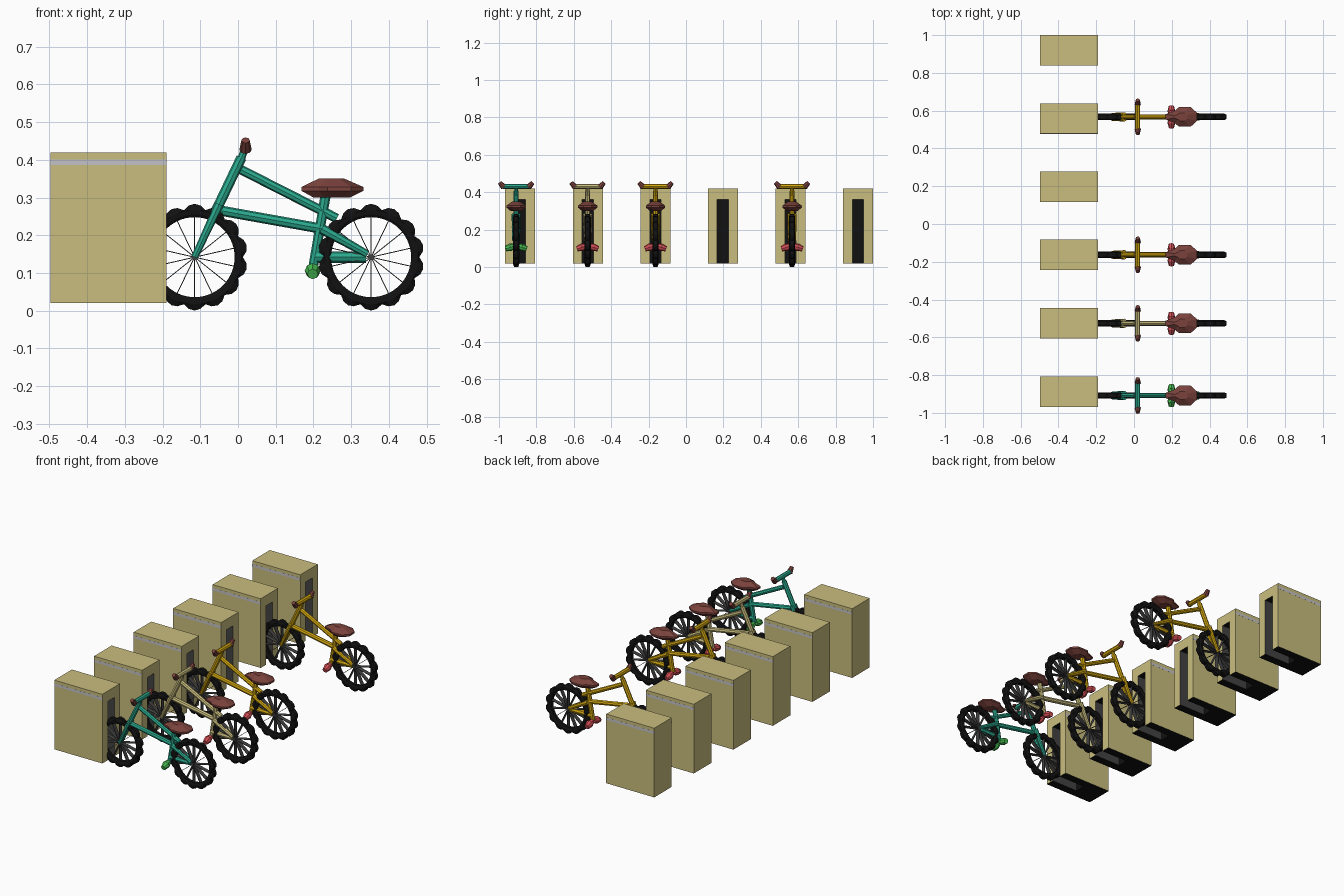
import bpy, bmesh, math
from mathutils import Vector

if "Cube" in bpy.data.objects:
    bpy.data.objects.remove(bpy.data.objects["Cube"])


def material(name, r, g, b):
    lin = lambda c: ((c / 255 + 0.055) / 1.055) ** 2.4 if c > 10 else c / 255 / 12.92
    m = bpy.data.materials.new(name)
    m.diffuse_color = (lin(r), lin(g), lin(b), 1)
    m.use_nodes = True
    m.node_tree.nodes["Principled BSDF"].inputs["Base Color"].default_value = m.diffuse_color
    return m


TAN = material("tan", 202, 190, 126)
BLACK = material("black", 17, 17, 17)
GREY = material("dark grey", 66, 66, 66)
SILVER = material("silver", 195, 195, 200)
TEAL = material("teal", 42, 170, 142)
YELLOW = material("yellow", 212, 168, 16)
BROWN = material("brown", 122, 66, 60)
RED = material("red", 214, 80, 86)
GREEN = material("green", 72, 188, 82)


def mesh_object(name, bm, *mats):
    bmesh.ops.recalc_face_normals(bm, faces=bm.faces)
    me = bpy.data.meshes.new(name)
    bm.to_mesh(me)
    bm.free()
    for m in mats:
        me.materials.append(m)
    ob = bpy.data.objects.new(name, me)
    bpy.context.collection.objects.link(ob)
    return ob


def add_box(bm, lo, hi):
    vs = bmesh.ops.create_cube(bm, size=1)["verts"]
    for v in vs:
        v.co = Vector([lo[i] + (v.co[i] + 0.5) * (hi[i] - lo[i]) for i in range(3)])


def add_tube(bm, a, b, r1, r2=None, sides=8):
    a, b = Vector(a), Vector(b)
    vs = bmesh.ops.create_cone(bm, cap_ends=True, segments=sides, radius1=r1,
                               radius2=r1 if r2 is None else r2, depth=(b - a).length)["verts"]
    rot = (b - a).to_track_quat('Z', 'Y')
    for v in vs:
        v.co = rot @ v.co + (a + b) / 2


def add_loft(bm, rings, closed=False):
    """Skin a list of vertex rings; closed joins the last ring to the first."""
    rows = [[bm.verts.new(p) for p in ring] for ring in rings]
    n = len(rows[0])
    for i in range(len(rows) if closed else len(rows) - 1):
        a, b = rows[i], rows[(i + 1) % len(rows)]
        for j in range(n):
            bm.faces.new((a[j], a[(j + 1) % n], b[(j + 1) % n], b[j]))
    if not closed:
        bm.faces.new(rows[0])
        bm.faces.new(rows[-1])


# Dock: block with a wheel slot cut in its +x side and underside
def build_dock_mesh():
    bm = bmesh.new()
    add_box(bm, (-0.497, -0.08, 0.02), (-0.19, 0.08, 0.42))
    bm.normal_update()
    for f in bm.faces:
        f.material_index = 1 if f.normal.z < -0.5 else 0
    dock = mesh_object("dock_base", bm, TAN, BLACK, GREY)
    bm = bmesh.new()
    add_box(bm, (-0.36, -0.03, -0.05), (-0.1, 0.03, 0.36))
    bm.normal_update()
    for f in bm.faces:
        f.material_index = 2 if abs(f.normal.y) > 0.5 else 1
    cutter = mesh_object("slot_cutter", bm, TAN, BLACK, GREY)
    cutter.hide_render = True
    mod = dock.modifiers.new("slot", 'BOOLEAN')
    mod.object, mod.operation, mod.solver = cutter, 'DIFFERENCE', 'EXACT'
    dg = bpy.context.evaluated_depsgraph_get()
    me = bpy.data.meshes.new_from_object(dock.evaluated_get(dg))
    bpy.data.objects.remove(dock)
    bpy.data.objects.remove(cutter)
    return me


dock_mesh = build_dock_mesh()
for i, y in enumerate((-0.888, -0.525, -0.163, 0.197, 0.558, 0.92)):
    ob = bpy.data.objects.new(f"dock_{i + 1}", dock_mesh)
    ob.location.y = y
    bpy.context.collection.objects.link(ob)
    bm = bmesh.new()
    for s in (-1, 1):
        side = sorted((s * 0.0795, s * 0.0804))
        add_box(bm, (-0.497, side[0], 0.386), (-0.19, side[1], 0.401))
    mesh_object(f"dock_stripe_{i + 1}", bm, SILVER).location.y = y

HUB_Z = 0.142
FRONT_X, REAR_X = -0.115, 0.353
BUMPS = 14


# Wheel: scalloped tyre, flat spoke blades and hub
def wheel(label, x, y):
    bm = bmesh.new()
    rings = []
    steps = BUMPS * 4
    for k in range(steps):
        t = 2 * math.pi * k / steps
        ro = (0.128, 0.138, 0.1415, 0.138)[k % 4]
        section = ((0.106, -0.011), (0.113, -0.016), (0.125, -0.017), (ro, -0.011),
                   (ro, 0.011), (0.125, 0.017), (0.113, 0.016), (0.106, 0.011))
        rings.append([(r * math.cos(t), w, r * math.sin(t)) for r, w in section])
    add_loft(bm, rings, closed=True)
    tyre = mesh_object(label + "_tyre", bm, BLACK)
    bm = bmesh.new()
    for k in range(BUMPS):
        t = 2 * math.pi * (k + 0.5) / BUMPS
        c, s, h = math.cos(t), math.sin(t), 0.0012
        ring = lambda r, w: [(r * c - e * h * s, f * w, r * s + e * h * c)
                             for e, f in ((-1, -1), (1, -1), (1, 1), (-1, 1))]
        add_loft(bm, [ring(0.004, 0.012), ring(0.11, 0.012)])
    add_tube(bm, (0, -0.014, 0), (0, 0.014, 0), 0.008)
    spokes = mesh_object(label + "_spokes", bm, GREY)
    for ob in (tyre, spokes):
        ob.location = (x, y, HUB_Z)


def bike(label, y, paint, pedal_paint):
    wheel(label + "_front_wheel", FRONT_X, y)
    wheel(label + "_rear_wheel", REAR_X, y)

    # Frame tubes, paired fork blades and paired stays
    bm = bmesh.new()
    add_tube(bm, (-0.06, 0, 0.262), (0.009, 0, 0.406), 0.0135)
    add_tube(bm, (0.006, 0, 0.395), (0.018, 0, 0.43), 0.010)
    add_tube(bm, (0.008, 0, 0.374), (0.262, 0, 0.245), 0.0125)
    add_tube(bm, (-0.055, 0, 0.267), (0.225, 0, 0.217), 0.0135)
    add_tube(bm, (0.199, 0, 0.115), (0.234, 0, 0.315), 0.0125, 0.0135)
    add_tube(bm, (0.205, 0, HUB_Z), (0.34, 0, HUB_Z), 0.015)
    for s in (-1, 1):
        add_tube(bm, (FRONT_X, s * 0.012, HUB_Z), (-0.05, s * 0.012, 0.282), 0.009, 0.0125)
        add_tube(bm, (0.222, s * 0.010, 0.217), (0.343, s * 0.010, 0.15), 0.014, 0.010)
    add_tube(bm, (0.019, -0.074, 0.431), (0.019, 0.074, 0.431), 0.0135)
    mesh_object(label + "_frame", bm, paint).location.y = y

    # Grips angled upward at both bar ends
    bm = bmesh.new()
    for s in (-1, 1):
        add_tube(bm, (0.02, s * 0.066, 0.427), (0.02, s * 0.089, 0.452), 0.0165, 0.011)
    mesh_object(label + "_grips", bm, BROWN).location.y = y

    # Saddle: faceted outline, wide at mid height
    half = ((0.168, 0.014), (0.215, 0.032), (0.238, 0.052), (0.3, 0.052), (0.333, 0.022))
    outline = list(half) + [(px, -py) for px, py in reversed(half)]
    bm = bmesh.new()
    add_loft(bm, [[(0.246 + (px - 0.246) * k, py * k, z) for px, py in outline]
                  for k, z in ((0.58, 0.300), (1, 0.318), (1, 0.328), (0.42, 0.350))])
    mesh_object(label + "_saddle", bm, BROWN).location.y = y

    # Pedals: tapered stubs on both sides
    bm = bmesh.new()
    for s in (-1, 1):
        add_tube(bm, (0.198, s * 0.008, 0.112), (0.198, s * 0.03, 0.106), 0.014, 0.021)
        add_tube(bm, (0.198, s * 0.03, 0.106), (0.198, s * 0.057, 0.097), 0.021, 0.014)
    mesh_object(label + "_pedals", bm, pedal_paint).location.y = y


bike("bike_1", -0.908, TEAL, GREEN)
bike("bike_2", -0.526, TAN, RED)
bike("bike_3", -0.163, YELLOW, RED)
bike("bike_4", 0.567, YELLOW, RED)
